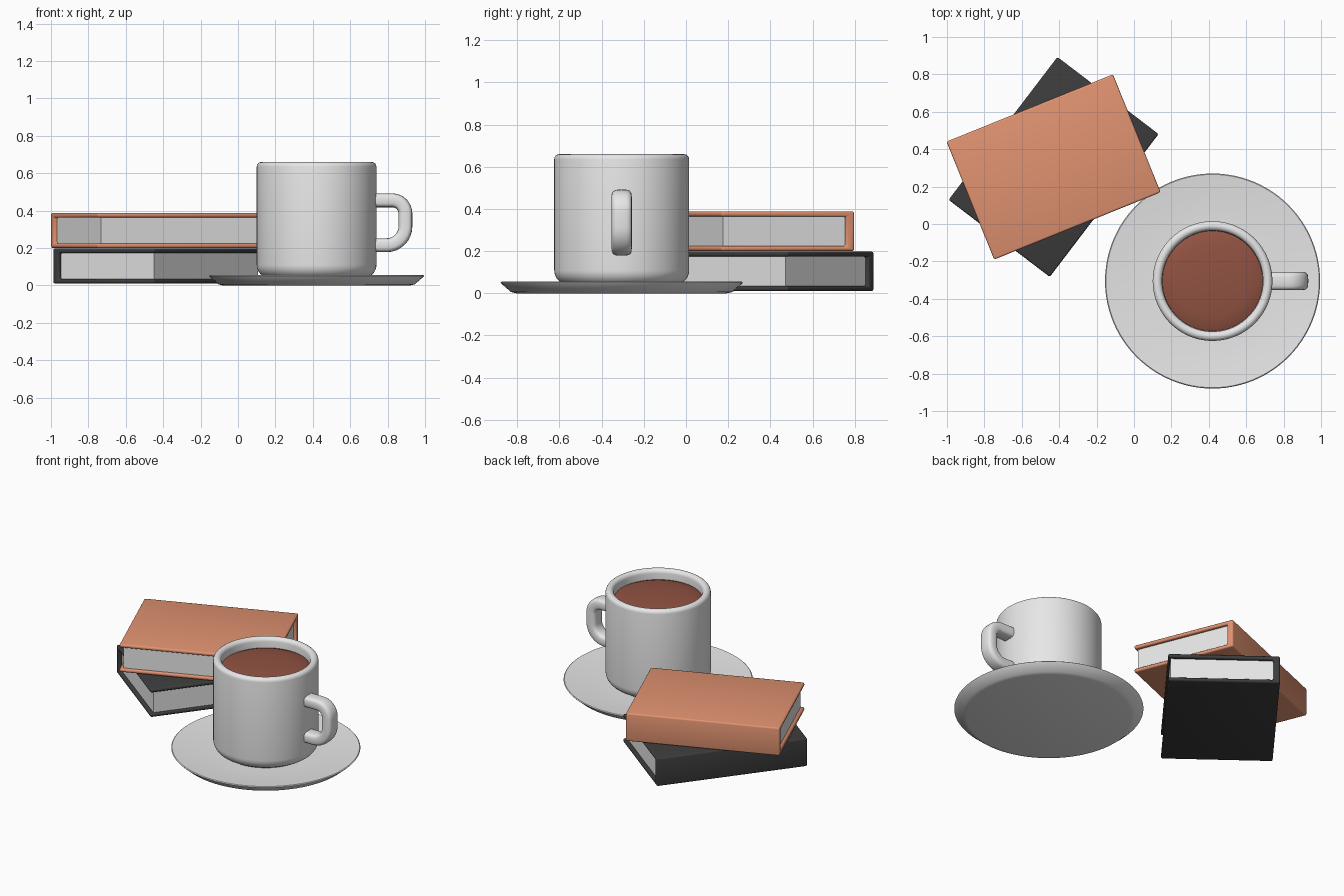
import bpy
import bmesh
import math

cube = bpy.data.objects.get("Cube")
if cube:
    bpy.data.objects.remove(cube, do_unlink=True)


def material(name, rgb):
    mat = bpy.data.materials.new(name)
    mat.use_nodes = True
    color = (*rgb, 1)
    mat.diffuse_color = color
    mat.node_tree.nodes["Principled BSDF"].inputs["Base Color"].default_value = color
    return mat


WHITE = material("white_ceramic", (0.8, 0.8, 0.8))
PAPER = material("paper", (0.8, 0.8, 0.8))
COFFEE = material("coffee_brown", (0.28, 0.085, 0.055))
ORANGE = material("orange_cover", (0.75, 0.29, 0.165))
BLACK = material("black_cover", (0.045, 0.045, 0.045))

MUG_CENTER = (0.42, -0.305)
BOOK_CENTER = (-0.43, 0.305)


def finish(name, bm, mat, location, turn=0):
    bmesh.ops.recalc_face_normals(bm, faces=bm.faces)
    mesh = bpy.data.meshes.new(name)
    bm.to_mesh(mesh)
    bm.free()
    mesh.materials.append(mat)
    obj = bpy.data.objects.new(name, mesh)
    bpy.context.collection.objects.link(obj)
    obj.location = location
    obj.rotation_euler.z = math.radians(turn)
    bpy.ops.object.select_all(action="DESELECT")
    obj.select_set(True)
    bpy.context.view_layer.objects.active = obj
    bpy.ops.object.shade_smooth_by_angle(angle=math.radians(40))
    return obj


def lathe(name, profile, mat, steps=96):
    """Spin a (radius, height) profile around the vertical axis."""
    bm = bmesh.new()
    verts = [bm.verts.new((r, 0, z)) for r, z in profile]
    edges = [bm.edges.new(pair) for pair in zip(verts, verts[1:])]
    bmesh.ops.spin(bm, geom=verts + edges, cent=(0, 0, 0), axis=(0, 0, 1),
                   angle=math.tau, steps=steps, use_duplicate=False)
    bmesh.ops.remove_doubles(bm, verts=bm.verts, dist=0.0001)
    return finish(name, bm, mat, (*MUG_CENTER, 0))


def arc(cx, cz, radius, start, end, count=8):
    angles = [math.radians(start + (end - start) * i / count) for i in range(count + 1)]
    return [(cx + radius * math.cos(a), cz + radius * math.sin(a)) for a in angles]


def extrude_profile(name, profile, length, bevel, mat, location, turn):
    """Extrude a (y, z) outline along x and round its edges."""
    bm = bmesh.new()
    face = bm.faces.new([bm.verts.new((-length / 2, y, z)) for y, z in profile])
    result = bmesh.ops.extrude_face_region(bm, geom=[face])
    moved = [v for v in result["geom"] if isinstance(v, bmesh.types.BMVert)]
    bmesh.ops.translate(bm, verts=moved, vec=(length, 0, 0))
    if bevel:
        bmesh.ops.bevel(bm, geom=bm.edges[:], offset=bevel, segments=3,
                        profile=0.5, affect="EDGES")
    return finish(name, bm, mat, location, turn)


def book(name, z, turn, mat):
    # Cover wraps the spine on local +y; pages fill the open sides
    length, half, height, board, spine = 0.96, 0.34, 0.188, 0.024, 0.04
    cover = [(-half, 0), (half, 0), (half, height), (-half, height),
             (-half, height - board), (half - spine, height - board),
             (half - spine, board), (-half, board)]
    extrude_profile(name + "_cover", cover, length, 0.01, mat, (*BOOK_CENTER, z), turn)
    low, high = board - 0.004, height - board + 0.004
    front, back = 0.015 - half, half - spine + 0.01
    pages = [(front, low), (back, low), (back, high), (front, high)]
    extrude_profile(name + "_pages", pages, length - 0.045, 0, PAPER,
                    (*BOOK_CENTER, z), turn)


# Books
book("lower_book", 0.01, 52.7, BLACK)
book("upper_book", 0.2, 22, ORANGE)

# Saucer
lathe("saucer", [(0, 0), (0.5, 0), (0.525, 0.006), (0.57, 0.045), (0.575, 0.051),
                 (0.57, 0.055), (0.45, 0.043), (0.32, 0.036), (0, 0.036)], WHITE)

# Mug body with rounded foot and rim
mug = [(0, 0.035), (0.26, 0.035)]
mug += arc(0.25, 0.11, 0.07, -75, 0)
mug += arc(0.295, 0.635, 0.025, 0, 180)
mug += [(0.268, 0.58), (0.265, 0.15), (0.24, 0.1), (0, 0.1)]
lathe("mug_body", mug, WHITE)

# Coffee surface
lathe("coffee", [(0, 0.622), (0.1, 0.62), (0.19, 0.614), (0.24, 0.606), (0.268, 0.595)],
      COFFEE)

# Handle: oval section swept along a rounded path in the xz plane
path = [(0.29, 0.455)] + arc(0.405, 0.385, 0.07, 90, 0)
path += arc(0.375, 0.315, 0.1, 0, -90) + [(0.29, 0.215)]
bm = bmesh.new()
rings = []
for i, (x, z) in enumerate(path):
    x0, z0 = path[max(i - 1, 0)]
    x1, z1 = path[min(i + 1, len(path) - 1)]
    size = math.hypot(x1 - x0, z1 - z0)
    nx, nz = (z0 - z1) / size, (x1 - x0) / size
    ring = []
    for k in range(24):
        c, s = math.cos(math.tau * k / 24), math.sin(math.tau * k / 24)
        across = 0.048 * math.copysign(abs(c) ** 0.6, c)
        out = 0.037 * math.copysign(abs(s) ** 0.6, s)
        ring.append(bm.verts.new((x + nx * out, across, z + nz * out)))
    rings.append(ring)
for a, b in zip(rings, rings[1:]):
    for k in range(24):
        j = (k + 1) % 24
        bm.faces.new((a[k], a[j], b[j], b[k]))
bm.faces.new(rings[0])
bm.faces.new(rings[-1])
finish("mug_handle", bm, WHITE, (*MUG_CENTER, 0))
